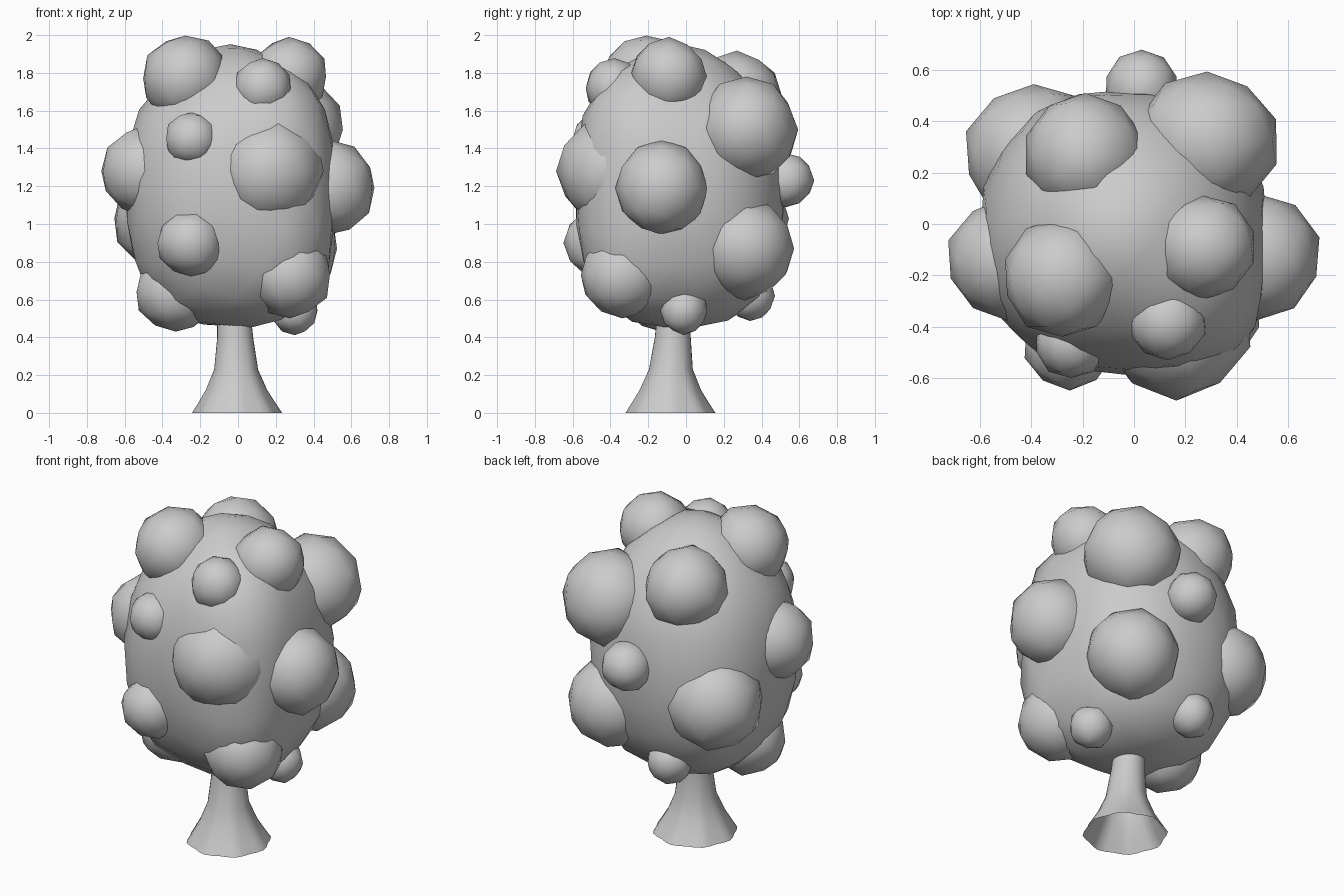
import bpy, bmesh, math, random
from mathutils import Vector

cube = bpy.data.objects.get("Cube")
if cube:
    bpy.data.objects.remove(cube, do_unlink=True)
random.seed(4)

# Single grey clay colour
grey = bpy.data.materials.new("clay_grey")
grey.use_nodes = True
GREY = (0.6, 0.6, 0.6, 1)
grey.diffuse_color = GREY
grey.node_tree.nodes["Principled BSDF"].inputs["Base Color"].default_value = GREY


def finish(bm, name):
    mesh = bpy.data.meshes.new(name)
    bmesh.ops.recalc_face_normals(bm, faces=bm.faces)
    bm.to_mesh(mesh)
    bm.free()
    mesh.materials.append(grey)
    obj = bpy.data.objects.new(name, mesh)
    bpy.context.collection.objects.link(obj)
    bpy.ops.object.select_all(action="DESELECT")
    obj.select_set(True)
    bpy.context.view_layer.objects.active = obj
    bpy.ops.object.shade_smooth_by_angle(angle=math.radians(75))


def round_power(n):
    return 2.0


def crown_power(n):
    """Boxier low down and at the front corner on +x."""
    return 2.25 - 0.4 * n.z + 2.5 * max(0, n.x) * max(0, -n.y)


def clump(name, center, radii, detail, jitter, power=round_power):
    """Slightly irregular ball of leaves; a power above 2 makes it boxier."""
    bm = bmesh.new()
    bmesh.ops.create_icosphere(bm, subdivisions=detail, radius=1)
    for v in bm.verts:
        p = power(v.co)
        k = sum(abs(n) ** p for n in v.co) ** (-1 / p)
        k *= 1 + random.uniform(-jitter, jitter)
        v.co = Vector(c + r * k * n for c, r, n in zip(center, radii, v.co))
    finish(bm, name)


# Main crown, full and rounded-square
clump("crown", (-0.04, -0.03, 1.205), (0.56, 0.555, 0.75), 3, 0.01, crown_power)

# Leaf clumps: x, y, z, radius
CLUMPS = {
    "front_large": (0.165, -0.385, 1.28, 0.295),
    "front_upper_small": (-0.245, -0.455, 1.45, 0.145),
    "front_lower": (-0.25, -0.465, 0.90, 0.18),
    "front_low_side": (0.275, -0.335, 0.73, 0.225),
    "front_top_small": (0.13, -0.38, 1.72, 0.155),
    "top_front_a": (-0.28, -0.21, 1.77, 0.23),
    "top_front_b": (0.27, -0.09, 1.78, 0.205),
    "top_back": (-0.19, 0.27, 1.67, 0.24),
    "side_a": (0.48, -0.13, 1.19, 0.25),
    "side_b": (-0.49, -0.14, 1.28, 0.24),
    "side_b_low": (-0.33, -0.13, 0.64, 0.215),
    "back_upper": (0.285, 0.32, 1.5, 0.275),
    "back_mid_a": (0.27, 0.31, 0.87, 0.265),
    "back_mid_b": (-0.39, 0.275, 1.03, 0.275),
    "back_small": (0.03, 0.53, 1.23, 0.145),
    "back_low_small": (-0.13, 0.34, 0.62, 0.13),
    "under_small": (0.3, -0.01, 0.54, 0.125),
}
for label, (x, y, z, r) in CLUMPS.items():
    clump("leaf_clump_" + label, (x, y, z), (r, r, r), 2, 0.035)

# Trunk: open, flared, rooted base rising into the crown
# (height, radius, root waviness, centre x, centre y)
RINGS = [(0, 0.23, 0.035, -0.005, -0.082), (0.05, 0.2, 0.03, -0.006, -0.083),
         (0.12, 0.16, 0.02, -0.008, -0.083), (0.23, 0.115, 0.01, -0.01, -0.08),
         (0.4, 0.095, 0, -0.015, -0.07), (0.5, 0.09, 0, -0.02, -0.065)]
SIDES = 32
bm = bmesh.new()
loops = []
for z, r, wave, cx, cy in RINGS:
    ring = []
    for i in range(SIDES):
        a = math.tau * i / SIDES
        k = r * (1 + wave * math.cos(8 * a))
        ring.append(bm.verts.new((cx + k * math.cos(a), cy + k * math.sin(a), z)))
    loops.append(ring)
for low, high in zip(loops, loops[1:]):
    for i in range(SIDES):
        j = (i + 1) % SIDES
        bm.faces.new((low[i], low[j], high[j], high[i]))
finish(bm, "trunk")
